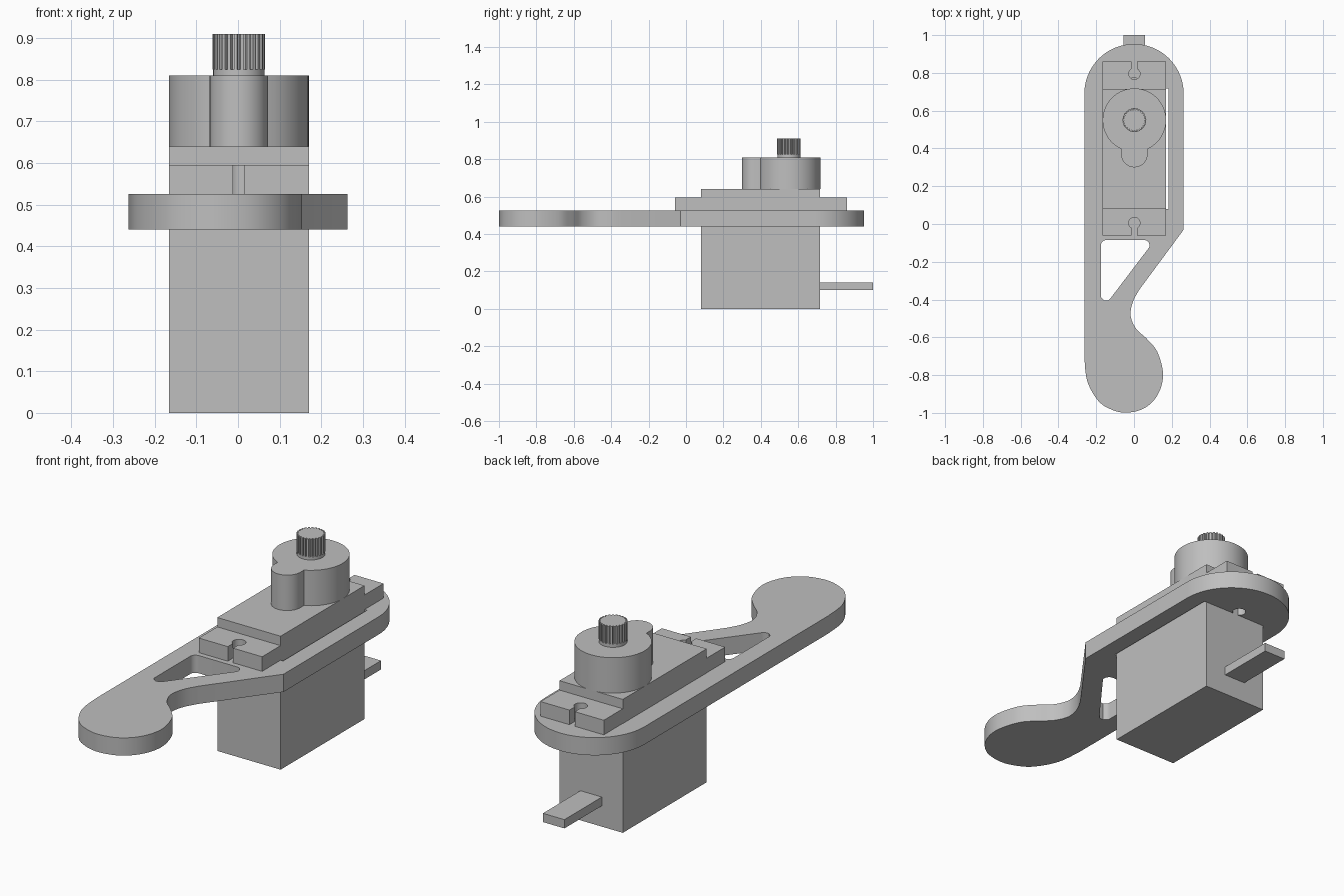
import bpy, math
from mathutils import Vector

if "Cube" in bpy.data.objects:
    bpy.data.objects.remove(bpy.data.objects["Cube"])

CX = 0.002          # servo centre line
SHAFT_Y = 0.55

grey = bpy.data.materials.new("plain grey")
grey.diffuse_color = (0.52, 0.52, 0.52, 1)
grey.use_nodes = True
grey.node_tree.nodes["Principled BSDF"].inputs["Base Color"].default_value = grey.diffuse_color


def arc(cx, cy, r, a0, a1, n):
    """Points on an arc, angles in degrees."""
    return [(cx + r * math.cos(math.radians(a0 + (a1 - a0) * i / n)),
             cy + r * math.sin(math.radians(a0 + (a1 - a0) * i / n))) for i in range(n + 1)]


def smooth_path(pts, n=6):
    """Catmull-Rom curve through the points, end points doubled."""
    p = [Vector(q) for q in [pts[0]] + pts + [pts[-1]]]
    out = []
    for a, b, c, d in zip(p, p[1:], p[2:], p[3:]):
        for i in range(n):
            t = i / n
            out.append(tuple(0.5 * (2 * b + (c - a) * t + (2 * a - 5 * b + 4 * c - d) * t * t
                                    + (3 * b - a - 3 * c + d) * t ** 3)))
    return out + [pts[-1]]


def rounded(corners, r, n=6):
    """Polygon with every corner filleted."""
    out = []
    for i, c in enumerate(corners):
        c = Vector(c)
        u = (Vector(corners[i - 1]) - c).normalized()
        v = (Vector(corners[(i + 1) % len(corners)]) - c).normalized()
        half = u.angle(v) / 2
        centre = c + (u + v).normalized() * (r / math.sin(half))
        start = c + u * (r / math.tan(half)) - centre
        end = c + v * (r / math.tan(half)) - centre
        for k in range(n + 1):
            out.append(tuple(centre + start.lerp(end, k / n).normalized() * r))
    return out


def slab(name, loops, z0, z1):
    """Extrude an outline (and its holes) between two heights."""
    cu = bpy.data.curves.new(name, 'CURVE')
    cu.dimensions, cu.fill_mode, cu.extrude = '2D', 'BOTH', (z1 - z0) / 2
    for loop in loops:
        sp = cu.splines.new('POLY')
        sp.points.add(len(loop) - 1)
        for pt, q in zip(sp.points, loop):
            pt.co = (q[0], q[1], 0, 1)
        sp.use_cyclic_u = True
    ob = bpy.data.objects.new(name, cu)
    bpy.context.collection.objects.link(ob)
    ob.location.z = (z0 + z1) / 2
    bpy.ops.object.select_all(action='DESELECT')
    ob.select_set(True)
    bpy.context.view_layer.objects.active = ob
    bpy.ops.object.convert(target='MESH')
    ob = bpy.context.object
    # weld caps to walls so the shell is closed
    bpy.ops.object.mode_set(mode='EDIT')
    bpy.ops.mesh.select_all(action='SELECT')
    bpy.ops.mesh.remove_doubles(threshold=0.0002)
    bpy.ops.mesh.normals_make_consistent(inside=False)
    bpy.ops.object.mode_set(mode='OBJECT')
    ob.data.materials.clear()
    ob.data.materials.append(grey)
    bpy.ops.object.shade_smooth_by_angle(angle=math.radians(30))
    return ob


def rect(x0, x1, y0, y1):
    return [(x0, y0), (x1, y0), (x1, y1), (x0, y1)]


# Arm: round back end, tapered waist and rounded paddle at the front
paddle = smooth_path([(-.263, -.70), (-.248, -.83), (-.19, -.935), (-.12, -.982), (-.04, -.999),
                      (.055, -.975), (.125, -.905), (.154, -.80), (.125, -.68), (.07, -.61),
                      (.012, -.555), (-.018, -.485), (-.005, -.41), (.03, -.345)])
outline = arc(0, .69, .263, 0, 180, 40) + paddle + [(.263, -.03)]
# Opening for the motor body, with a cable notch at the back
opening = [(-.167, .08), (.183, .08), (.183, .718)] + arc(0, .745, .03, -60, 240, 16) + [(-.167, .718)]
window = rounded([(-.175, -.085), (.11, -.085), (-.175, -.46)], .027)
slab("arm_plate", [outline, opening, window], .44, .525)

# Motor body and cable
slab("motor_body", [rect(CX - .168, CX + .168, .08, .716)], 0, .64)
slab("cable", [rect(CX - .057, CX + .057, .71, 1.0)], .10, .142)

# Mounting ears with keyhole slots, mirrored front to back
ear = ([(CX - .168, .085), (CX - .168, -.06), (CX - .014, -.06)]
       + arc(CX, .005, .03, 242, -62, 24)
       + [(CX + .014, -.06), (CX + .168, -.06), (CX + .168, .085)])
slab("front_ear", [ear], .525, .595)
slab("back_ear", [[(x, .8 - y) for x, y in ear]], .525, .595)

# Gear housing: large round with a smaller lobe in front
w = math.degrees(math.asin(.07 / .168))
housing = arc(CX, SHAFT_Y, .168, -90 + w, 270 - w, 56) + arc(CX, .37, .07, 180, 360, 24)
slab("gear_housing", [housing], .64, .81)

# Output shaft: plain collar and toothed spline
slab("shaft_collar", [arc(CX, SHAFT_Y, .062, 0, 348.75, 31)], .81, .825)
teeth = []
for i in range(25):
    for f, r in ((0, .063), (.5, .063), (.6, .055), (.9, .055)):
        a = 2 * math.pi * (i + f) / 25
        teeth.append((CX + r * math.cos(a), SHAFT_Y + r * math.sin(a)))
slab("shaft_spline", [teeth], .825, .91)
